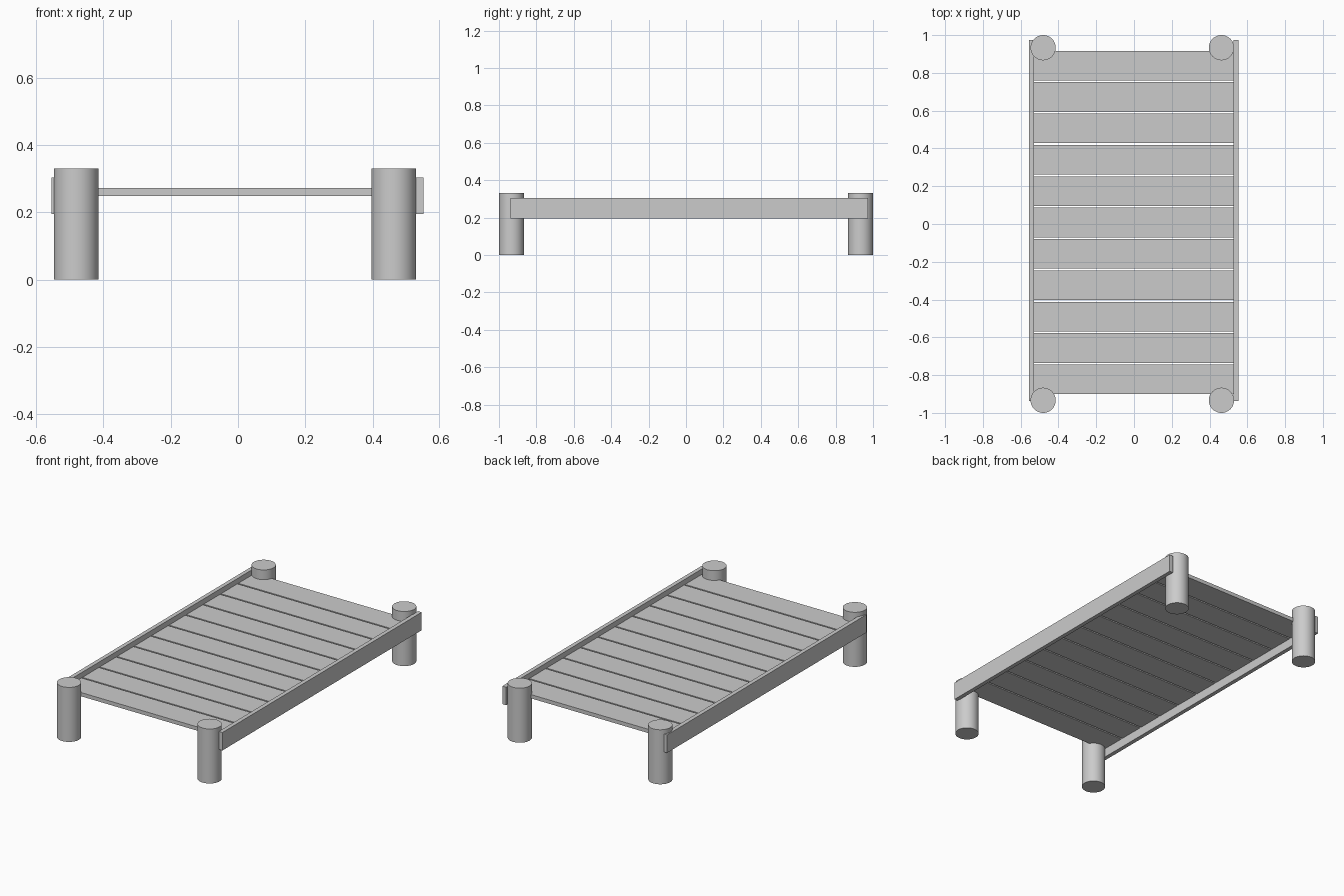
import bpy

if "Cube" in bpy.data.objects:
    bpy.data.objects.remove(bpy.data.objects["Cube"])


def box(name, x0, x1, y0, y1, z0, z1):
    """Box between two corners."""
    bpy.ops.mesh.primitive_cube_add(
        size=1, location=((x0 + x1) / 2, (y0 + y1) / 2, (z0 + z1) / 2))
    o = bpy.context.object
    o.name = name
    o.scale = (x1 - x0, y1 - y0, z1 - z0)
    bpy.ops.object.transform_apply(location=False, rotation=False, scale=True)
    return o


# Four round legs
LEG_R, LEG_H = 0.0667, 0.331
for end, y in (("front", -0.9333), ("back", 0.9333)):
    for side, x in (("left", -0.481), ("right", 0.463)):
        bpy.ops.mesh.primitive_cylinder_add(
            vertices=48, radius=LEG_R, depth=LEG_H, location=(x, y, LEG_H / 2))
        bpy.context.object.name = f"{end}_{side}_leg"
        bpy.ops.object.shade_smooth_by_angle()

# Side rails
box("left_rail", -0.555, -0.53, -0.938, 0.974, 0.195, 0.304)
box("right_rail", 0.527, 0.552, -0.938, 0.974, 0.195, 0.304)

# Slats
COUNT, WIDTH, FIRST, LAST = 11, 0.157, -0.901, 0.917
pitch = (LAST - FIRST - WIDTH) / (COUNT - 1)
for i in range(COUNT):
    y = FIRST + i * pitch
    box(f"slat_{i + 1}", -0.53, 0.527, y, y + WIDTH, 0.249, 0.272)
